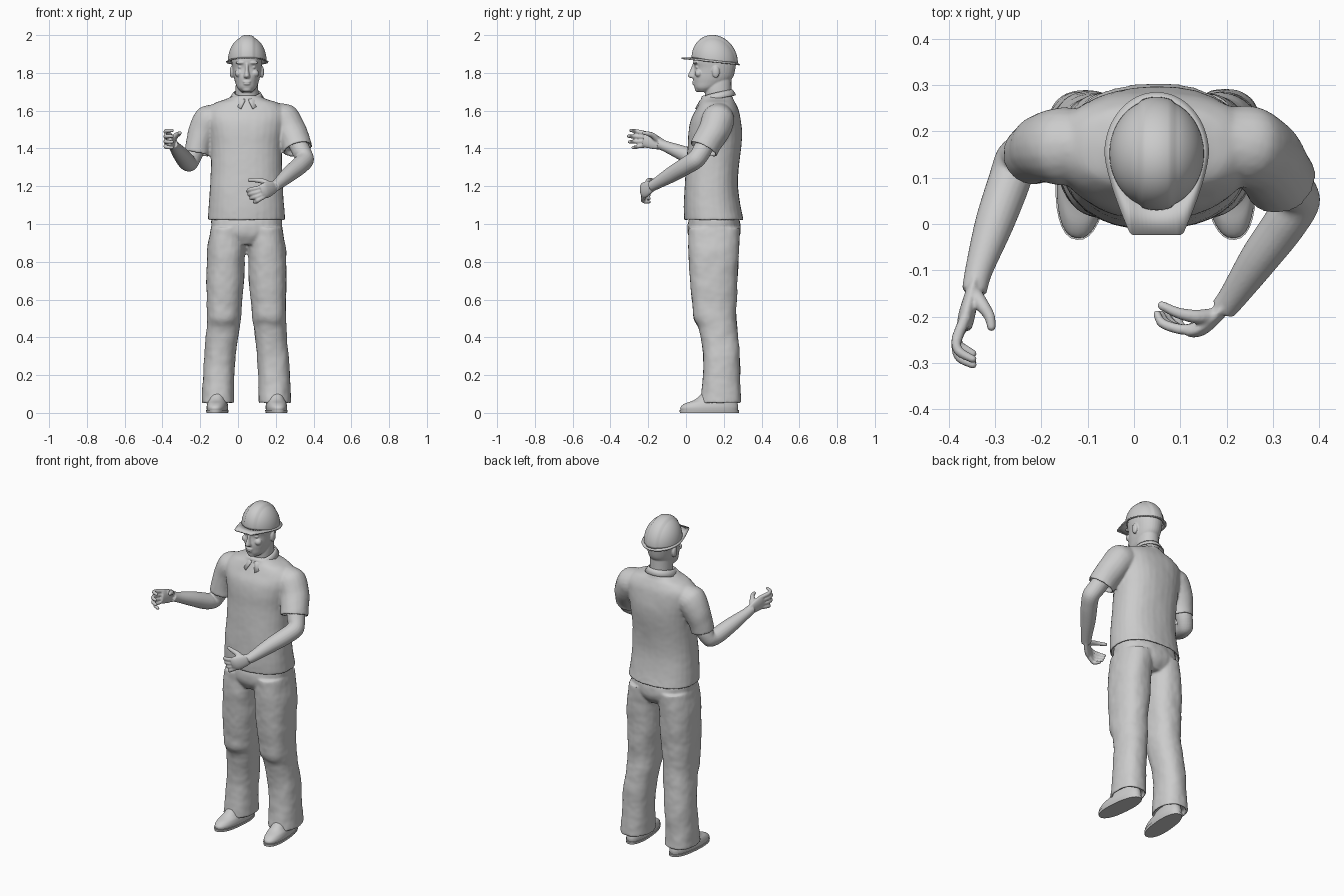
import bpy, bmesh, math
from mathutils import Vector, Matrix

if "Cube" in bpy.data.objects:
    bpy.data.objects.remove(bpy.data.objects["Cube"])

MID = 0.047          # x of the body's centre line
SIDES = 32


def spline(rows, steps=5):
    """Smooth rows of points into a denser list of rows."""
    out = []
    for i in range(len(rows) - 1):
        quad = [rows[max(i - 1, 0)], rows[i], rows[i + 1], rows[min(i + 2, len(rows) - 1)]]
        for k in range(steps):
            t = k / steps
            out.append([b + (c - a) * (t / 2) + (a * 2 - b * 5 + c * 4 - d) * (t * t / 2)
                        + (b * 3 - a - c * 3 + d) * (t ** 3 / 2) for a, b, c, d in zip(*quad)])
    return out + [rows[-1]]


def centre(row):
    return sum(row, Vector()) / len(row)


def loft(bm, rows, hem=None):
    """Skin rings into a closed body; hem = (inner scale, depth) hollows the last end."""
    rows = spline(rows)
    if hem:
        c = centre(rows[-1])
        inward = (centre(rows[-2]) - c).normalized() * hem[1]
        inner = [c + (p - c) * hem[0] for p in rows[-1]]
        rows += [inner, [p + inward for p in inner]]
    loops = [[bm.verts.new(p) for p in row] for row in rows]
    n = len(loops[0])
    for lo, hi in zip(loops, loops[1:]):
        for i in range(n):
            bm.faces.new((lo[i], lo[(i + 1) % n], hi[(i + 1) % n], hi[i]))
    bm.faces.new(loops[0])
    bm.faces.new(loops[-1])


def oval(z, cx, front, back, half, p=2.3):
    """Level ring between a front and a back y."""
    ring = []
    for i in range(SIDES):
        a = math.tau * i / SIDES
        c, s = math.cos(a), math.sin(a)
        ring.append(Vector((cx + half * math.copysign(abs(c) ** (2 / p), c),
                            (front + back) / 2 + (back - front) / 2 * math.copysign(abs(s) ** (2 / p), s), z)))
    return ring


def limb(bm, path, ref=(1, 0, 0), flat=1.0, hem=None, tip=False):
    """Tube along (x, y, z, radius) points."""
    pts = [Vector(p[:3]) for p in path]
    rows = []
    for i, p in enumerate(pts):
        d = (pts[min(i + 1, len(pts) - 1)] - pts[max(i - 1, 0)]).normalized()
        u = d.cross(Vector(ref)).normalized()
        v = d.cross(u)
        r = path[i][3]
        rows.append([p + u * r * math.cos(a) + v * r * flat * math.sin(a)
                     for a in (math.tau * k / 20 for k in range(20))])
    loft(bm, rows, hem)
    if tip:
        ball(bm, pts[-1], (path[-1][3],) * 3)


def ball(bm, loc, radii):
    bmesh.ops.create_uvsphere(bm, u_segments=20, v_segments=12, radius=1,
                              matrix=Matrix.Translation(loc) @ Matrix.Diagonal((*radii, 1)))


def finish(name, bm, voxel=None, smooth=4, folds=0.0, thick=0.0):
    bmesh.ops.recalc_face_normals(bm, faces=bm.faces)
    mesh = bpy.data.meshes.new(name)
    bm.to_mesh(mesh)
    bm.free()
    ob = bpy.data.objects.new(name, mesh)
    bpy.context.collection.objects.link(ob)
    if thick:
        ob.modifiers.new("thickness", 'SOLIDIFY').thickness = thick
    if voxel:
        mesh.shade_smooth()
        m = ob.modifiers.new("blend", 'REMESH')
        m.mode, m.voxel_size, m.use_smooth_shade = 'VOXEL', voxel, True
        m = ob.modifiers.new("soften", 'SMOOTH')
        m.factor, m.iterations = 0.5, smooth
    else:
        bpy.ops.object.select_all(action='DESELECT')
        ob.select_set(True)
        bpy.context.view_layer.objects.active = ob
        bpy.ops.object.shade_smooth_by_angle(angle=math.radians(40))
    if folds:
        tex = bpy.data.textures.new(name + "_folds", 'CLOUDS')
        tex.noise_scale = 0.13
        m = ob.modifiers.new("folds", 'DISPLACE')
        m.texture, m.strength = tex, folds
    return ob


# Shirt: torso with both sleeves blended in
bm = bmesh.new()
torso = [(1.68, .08, .245, .066), (1.66, .08, .25, .11), (1.64, .07, .262, .17), (1.6, .05, .28, .215),
         (1.55, .025, .29, .215), (1.48, .012, .297, .2), (1.4, .008, .292, .19), (1.3, 0, .28, .188),
         (1.2, -.008, .276, .193), (1.1, -.012, .288, .2), (1.02, -.01, .305, .206)]
loft(bm, [oval(z, .045, f, b, w) for z, f, b, w in torso], hem=(.94, .04))
limb(bm, [(-.11, .17, 1.565, .075), (-.15, .168, 1.55, .085), (-.187, .165, 1.49, .077),
          (-.21, .156, 1.42, .068), (-.219, .15, 1.37, .066)], hem=(.84, .03))
limb(bm, [(.19, .178, 1.57, .075), (.24, .17, 1.555, .087), (.28, .147, 1.49, .083),
          (.307, .11, 1.43, .079), (.317, .092, 1.395, .08)], hem=(.84, .03))
finish("shirt", bm, .007, 7, folds=.005)

# Collar: folded band with an open front and two points
bm = bmesh.new()
grid = []
for rx, ry, gap, fold in ((.07, .08, 6, 0), (.078, .088, 8, .3), (.092, .1, 20, 1)):
    row = []
    for k in range(33):
        a = math.radians(-90 + gap + (360 - 2 * gap) * k / 32)
        f = (1 - math.sin(a)) / 2
        z = 1.668 + .045 * (1 - f) ** .6 - fold * (.03 + .035 * f ** 3)
        y = .165 + (ry + .025 * f * fold) * math.sin(a)
        row.append(bm.verts.new((MID + rx * math.cos(a), y, z)))
    grid.append(row)
for lo, hi in zip(grid, grid[1:]):
    for k in range(32):
        bm.faces.new((lo[k], lo[k + 1], hi[k + 1], hi[k]))
finish("collar", bm, thick=.006)

# Trousers: hips and two legs
bm = bmesh.new()
hips = [(1.08, .03, .26, .18), (1.0, .01, .288, .19), (.94, .01, .285, .17), (.89, .04, .25, .1)]
loft(bm, [oval(z, .045, f, b, w) for z, f, b, w in hips])
leg = [(.98, .095, .012, .287, .095), (.85, .108, .012, .28, .1), (.7, .112, .02, .273, .1),
       (.57, .117, .034, .266, .092), (.5, .12, .04, .266, .09), (.44, .126, .07, .272, .087),
       (.3, .14, .09, .285, .083), (.15, .148, .086, .287, .083), (.05, .15, .076, .293, .087)]
for s in (-1, 1):
    loft(bm, [oval(z, .045 + s * off, f, b, w) for z, off, f, b, w in leg], hem=(.87, .03))
finish("trousers", bm, .007, 6, folds=.012)

# Shoes: upper and sole, toes turned out a little
upper = [(.01, -.028, .275, .053), (.03, -.03, .277, .055), (.05, -.005, .273, .052),
         (.072, .05, .266, .047), (.12, .1, .26, .042)]
sole = [(0, -.033, .28, .055), (.015, -.035, .282, .058)]
for s, side in ((-1, "right"), (1, "left")):
    turn = (Matrix.Translation((.047 + s * .154, .15, 0)) @ Matrix.Rotation(s * math.radians(5), 4, 'Z')
            @ Matrix.Translation((0, -.15, 0)))
    for part, rows in (("shoe", upper), ("sole", sole)):
        bm = bmesh.new()
        loft(bm, [[turn @ p for p in oval(z, 0, f, b, w)] for z, f, b, w in rows])
        finish(side + "_" + part, bm)

# Right arm, raised forward with an open hand
bm = bmesh.new()
limb(bm, [(-.205, .16, 1.44, .048), (-.238, .152, 1.36, .047), (-.256, .135, 1.325, .046),
          (-.27, .09, 1.328, .046), (-.302, 0, 1.367, .042), (-.335, -.1, 1.408, .03),
          (-.345, -.145, 1.425, .027)])
limb(bm, [(-.343, -.12, 1.418, .027), (-.352, -.16, 1.432, .038), (-.362, -.2, 1.445, .043),
          (-.367, -.225, 1.449, .038)], flat=.42)
for k in range(4):
    up = 1 - k / 1.5
    reach = (.0, .012, .008, -.012)[k]
    limb(bm, [(-.363, -.2, 1.447 + .03 * up, .012), (-.383, -.25, 1.45 + .038 * up, .0115),
              (-.378, -.275 - reach, 1.45 + .043 * up, .0105),
              (-.348, -.292 - reach, 1.45 + .045 * up, .009)], ref=(0, 0, 1), tip=True)
limb(bm, [(-.348, -.145, 1.44, .016), (-.328, -.175, 1.468, .015), (-.312, -.2, 1.478, .012),
          (-.308, -.222, 1.482, .01)], tip=True)
finish("right_arm", bm, .0045, 3)

# Left arm, bent across the waist
bm = bmesh.new()
limb(bm, [(.305, .115, 1.45, .05), (.338, .08, 1.38, .05), (.353, .05, 1.34, .049), (.325, .0, 1.308, .047),
          (.27, -.075, 1.263, .042), (.215, -.155, 1.215, .031), (.193, -.183, 1.198, .028)])
limb(bm, [(.205, -.17, 1.206, .028), (.175, -.2, 1.19, .038), (.145, -.223, 1.178, .043),
          (.122, -.23, 1.17, .036)], ref=(.57, -.82, 0), flat=.42)
for k in range(4):
    up = 1 - k / 1.5
    reach = (.018, .01, 0, -.018)[k]
    limb(bm, [(.14, -.223, 1.174 + .028 * up, .012), (.105, -.228, 1.158 + .033 * up, .0115),
              (.08 - reach, -.215, 1.15 + .032 * up, .0105),
              (.068 - reach, -.195, 1.145 + .028 * up, .009)], ref=(0, 0, 1), tip=True)
limb(bm, [(.175, -.198, 1.202, .017), (.135, -.2, 1.225, .015), (.095, -.192, 1.232, .012),
          (.06, -.176, 1.232, .01)], ref=(0, 0, 1), tip=True)
finish("left_arm", bm, .0045, 3)

# Head: neck, skull and face features blended together
bm = bmesh.new()
neck = [(1.58, .09, .25, .07), (1.66, .1, .242, .062), (1.72, .1, .24, .06), (1.78, .11, .24, .055)]
skull = [(1.698, .066, .12, .028), (1.72, .046, .17, .05), (1.75, .04, .222, .062), (1.78, .038, .25, .07),
         (1.825, .045, .262, .077), (1.86, .038, .264, .081), (1.9, .045, .26, .08), (1.95, .08, .22, .055)]
for rings in (neck, skull):
    loft(bm, [oval(z, MID, f, b, w, 2.1) for z, f, b, w in rings])
nose = [(1.772, .024, .07, .014), (1.784, .01, .07, .017), (1.815, .022, .07, .01), (1.85, .036, .07, .01)]
loft(bm, [oval(z, MID, f, b, w, 2) for z, f, b, w in nose])
for s in (-1, 1):
    ball(bm, (MID + s * .033, .06, 1.83), (.015, .01, .007))
    ball(bm, (MID + s * .03, .052, 1.854), (.03, .014, .009))
    ball(bm, (MID + s * .042, .067, 1.797), (.022, .02, .02))
    ball(bm, (MID + s * .08, .158, 1.805), (.011, .02, .032))
ball(bm, (MID, .044, 1.753), (.022, .012, .006))
ball(bm, (MID, .045, 1.741), (.019, .012, .006))
ball(bm, (MID, .064, 1.714), (.026, .018, .016))
finish("head", bm, .004, 3)


def seat_helmet(bm):
    """Place helmet parts on the head, front edge tipped up."""
    for v in bm.verts:
        v.co = (v.co.x + MID + .002, v.co.y + .152, v.co.z + 1.865 - .11 * v.co.y)


# Helmet shell with a raised centre ridge
bm = bmesh.new()
bmesh.ops.create_uvsphere(bm, u_segments=64, v_segments=40, radius=1)
for v in bm.verts:
    x, y, z = v.co.z, v.co.y, v.co.x
    bump = 1.04 if abs(x) < .33 else 1
    v.co = (x * .102, y * .118 * bump, z * .13 * bump)
bmesh.ops.delete(bm, geom=[v for v in bm.verts if v.co.z < -.001], context='VERTS')
seat_helmet(bm)
finish("helmet_shell", bm, thick=.004)

# Helmet brim with a squared peak
bm = bmesh.new()
pairs = []
for k in range(64):
    a = math.tau * k / 64
    c, s = math.cos(a), math.sin(a)
    x, y = .113 * c, .133 * s
    if s < 0:
        t = -s * 1.25
        x = math.copysign(.113 - .057 * t ** 1.4, c) if t < 1 else .056 * c / .6
        y = -.176 * min(t, 1)
    pairs.append((bm.verts.new((.096 * c, .113 * s, .004)), bm.verts.new((x, y, -.004))))
for k in range(64):
    (a, b), (c, d) = pairs[k], pairs[(k + 1) % 64]
    bm.faces.new((a, b, d, c))
seat_helmet(bm)
finish("helmet_brim", bm, thick=.007)
